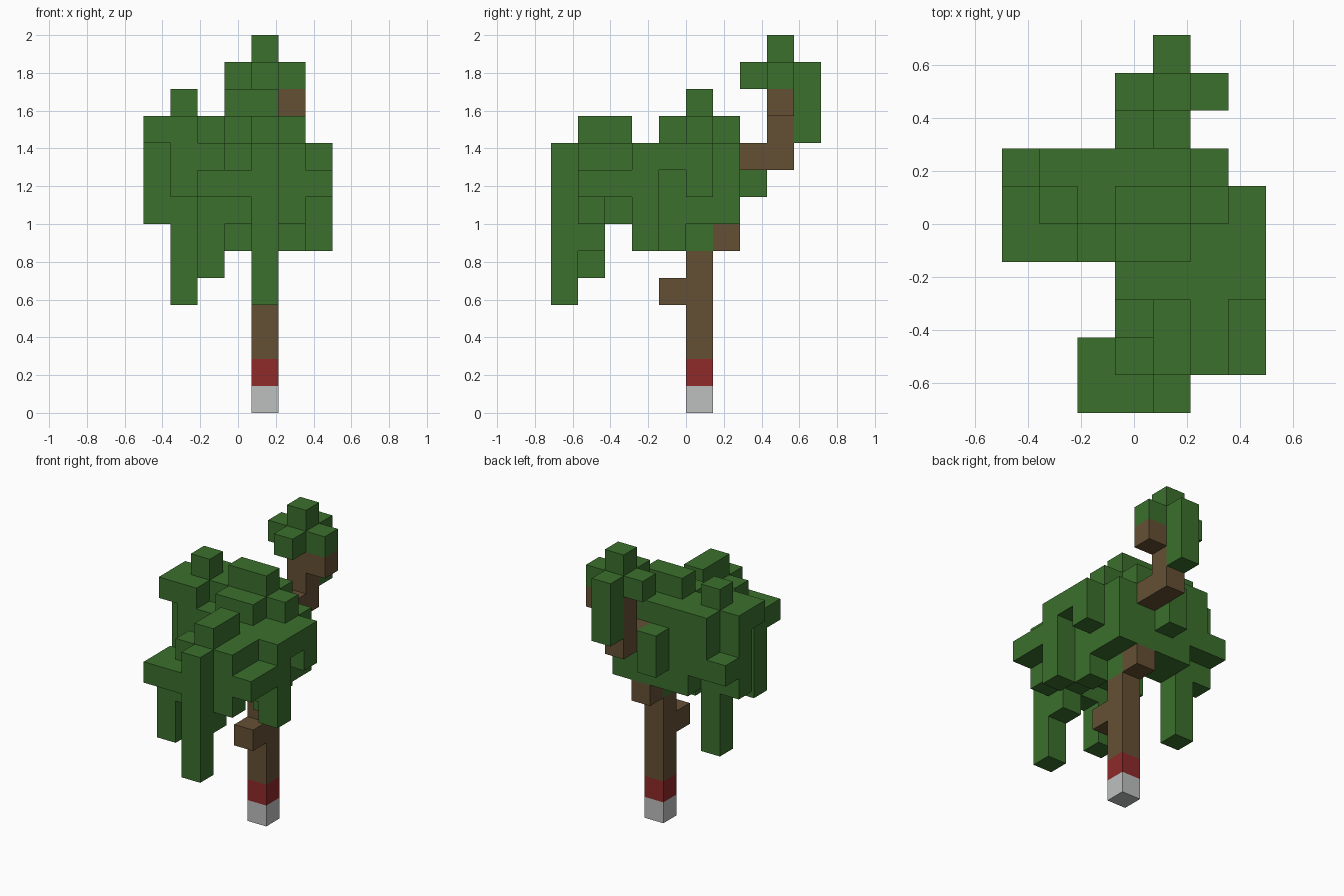
import bpy
import bmesh
from mathutils import Vector

if "Cube" in bpy.data.objects:
    bpy.data.objects.remove(bpy.data.objects["Cube"], do_unlink=True)

UNIT = 1 / 7
ORIGIN = Vector((-3.5, -5, 0))
STEPS = {
    "left": Vector((1, 0, 0)), "right": Vector((-1, 0, 0)),
    "back": Vector((0, 1, 0)), "front": Vector((0, -1, 0)),
    "up": Vector((0, 0, 1)), "down": Vector((0, 0, -1)),
}


def make_material(name, rgb):
    mat = bpy.data.materials.new(name)
    mat.use_nodes = True
    mat.diffuse_color = (*rgb, 1)
    mat.node_tree.nodes["Principled BSDF"].inputs["Base Color"].default_value = (*rgb, 1)
    return mat


leaf = make_material("leaf green", (0.044, 0.162, 0.026))
bark = make_material("bark brown", (0.13, 0.08, 0.034))
red = make_material("red band", (0.275, 0.023, 0.023))
pale = make_material("pale grey", (0.515, 0.523, 0.523))


def box(x, y, z, wide=1, deep=1, tall=1):
    """Grid cells of a rectangular block."""
    return {(x + i, y + j, z + k)
            for i in range(wide) for j in range(deep) for k in range(tall)}


def walk(x, y, z, route):
    """Grid cells passed when stepping along a route."""
    spot = Vector((x, y, z))
    trail = [spot.copy()]
    for step in route.split():
        spot += STEPS[step]
        trail.append(spot.copy())
    return {tuple(round(c) for c in p) for p in trail}


parts = {}


def add_part(name, mat, *groups):
    parts[name] = (mat, set().union(*groups))


# Trunk, stacked from the ground up
level = 0
for name, mat, height in (("trunk_foot", pale, 1), ("trunk_band", red, 1), ("trunk", bark, 4)):
    add_part(name, mat, box(4, 5, level, tall=height))
    level += height

# Twigs and the high back branch with its leaf tuft
add_part("front_twig", bark, box(4, 4, 4))
add_part("back_twig", bark, box(4, 6, 6))
add_part("branch", bark, walk(4, 7, 9, "back up up left"))
add_part("branch_leaves", leaf,
         walk(4, 8, 13, "down front back left right right left back down down"))

# Main crown, its ridges and its underside
add_part("crown", leaf,
         box(2, 5, 7, wide=4, deep=2, tall=3),
         box(3, 3, 7, wide=3, deep=2, tall=3))
add_part("crown_ridges", leaf,
         box(1, 6, 10, wide=4),
         box(2, 5, 10, wide=4),
         box(3, 4, 10, wide=2),
         box(3, 5, 11, wide=2))
add_part("crown_underside", leaf, box(4, 5, 6), box(5, 4, 6), box(3, 4, 6))
add_part("back_leaves", leaf, box(3, 7, 8, tall=2))

# Leaves on both flanks
add_part("right_leaves", leaf,
         box(1, 4, 8, wide=2, tall=2),
         box(0, 4, 10, wide=2),
         box(1, 6, 8, tall=2),
         box(0, 5, 7, tall=4),
         box(0, 6, 8))
add_part("right_hanging_leaves", leaf, box(1, 5, 4, tall=8))
add_part("left_leaves", leaf,
         walk(6, 3, 6, "up up up back back down"),
         walk(6, 1, 8, "back"))

# Front leaves, with the hanging strands
add_part("front_leaves", leaf,
         box(4, 1, 6, tall=5),
         box(4, 2, 7, tall=4),
         box(5, 1, 7, tall=3),
         box(5, 2, 8, tall=2),
         box(3, 1, 7, tall=3),
         box(3, 2, 8),
         box(2, 0, 8, wide=2))
add_part("front_long_strand", leaf, box(4, 0, 4, tall=6))
add_part("front_short_strand", leaf, box(2, 1, 5, tall=4))

solid = set().union(*(group for _, group in parts.values()))


def build(name, mat, group):
    """Skin a group of cells, leaving out faces buried against others."""
    bm = bmesh.new()
    verts = {}

    def vert(p):
        key = tuple(p)
        if key not in verts:
            verts[key] = bm.verts.new((Vector(key) + ORIGIN) * UNIT)
        return verts[key]

    for cell in sorted(group):
        for axis in range(3):
            u, v = (axis + 1) % 3, (axis + 2) % 3
            for side in (0, 1):
                near = list(cell)
                near[axis] += 2 * side - 1
                if tuple(near) in solid:
                    continue
                loop = []
                for du, dv in ((0, 0), (1, 0), (1, 1), (0, 1)):
                    p = list(cell)
                    p[axis] += side
                    p[u] += du
                    p[v] += dv
                    loop.append(vert(p))
                bm.faces.new(loop if side else loop[::-1])
    mesh = bpy.data.meshes.new(name)
    bm.to_mesh(mesh)
    bm.free()
    mesh.materials.append(mat)
    bpy.context.scene.collection.objects.link(bpy.data.objects.new(name, mesh))


for part_name, (part_mat, part_cells) in parts.items():
    build(part_name, part_mat, part_cells)
